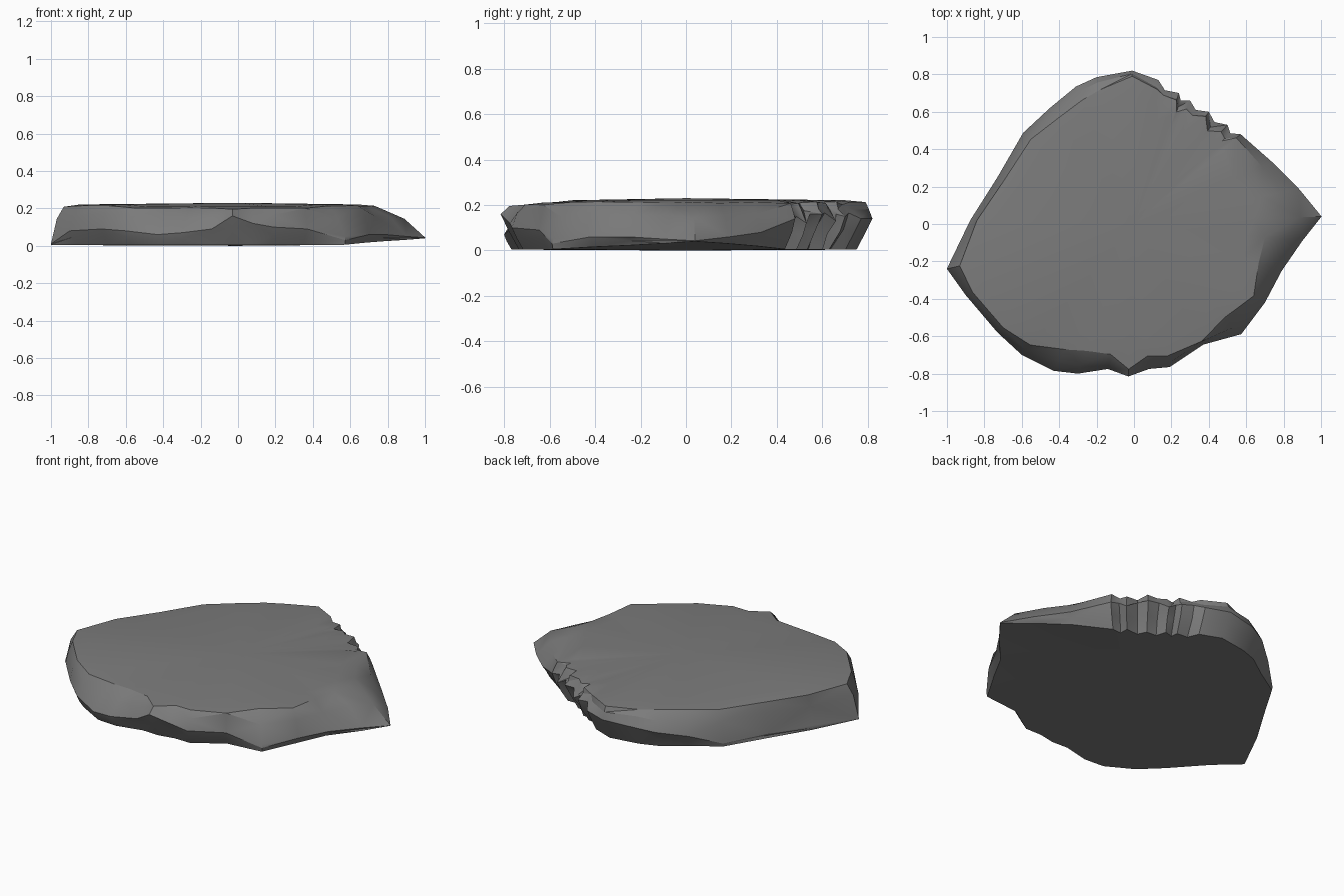
import bpy
import bmesh
import math
import random
from mathutils import Vector

random.seed(4)

default_cube = bpy.data.objects.get("Cube")
if default_cube:
    bpy.data.objects.remove(default_cube, do_unlink=True)

# Rim of the slab, anticlockwise: x, y, height of the widest point, top inset
RIM = [
    (1.0, .04, .045, .27), (.88, .19, .06, .2), (.74, .33, .08, .14),
    (.57, .48, .14, .03), (.5, .53, .12, .05), (.4, .6, .16, .03),
    (.3, .66, .13, .05), (.24, .7, .15, .04), (.13, .77, .14, .05),
    (-.01, .82, .14, .03), (-.2, .785, .13, .07), (-.31, .735, .11, .08),
    (-.45, .62, .08, .07), (-.59, .485, .04, .05), (-.73, .25, .03, .04),
    (-.87, .02, .03, .03), (-1.0, -.24, .01, .07), (-.9, -.38, .08, .04),
    (-.73, -.58, .09, .04), (-.6, -.7, .08, .07), (-.43, -.785, .06, .13),
    (-.3, -.8, .07, .13), (-.14, -.775, .09, .08), (-.03, -.815, .16, .1),
    (.08, -.775, .12, .07), (.19, -.765, .1, .06), (.37, -.645, .09, .02),
    (.57, -.585, .05, .12), (.7, -.42, .06, .07), (.79, -.25, .06, .13),
    (.9, -.09, .05, .2),
]


def in_crag(x, y):
    """The broken edge at the back left."""
    return .1 < x < .72 and y > .35


def add_crag_points(rim):
    """Split the broken edge into shorter, rougher segments."""
    result = []
    for index, point in enumerate(rim):
        result.append(point)
        following = rim[(index + 1) % len(rim)]
        if in_crag(*point[:2]) and in_crag(*following[:2]):
            x, y, z, inset = [(a + b) / 2 for a, b in zip(point, following)]
            result.append((x - .02, y - .02, z + .02, inset + .02))
    return result


def underside_height(x):
    """The underside lifts gently toward the pointed end."""
    return .004 + max(0, x - .55) * .08


def make_columns(rim):
    """For each rim point give the column of points from underside to top."""
    columns = []
    for x, y, z, inset in rim:
        inward = -Vector((x, y, 0)).normalized()
        edge = Vector((x, y, z))
        rough = .022 if in_crag(x, y) else .008
        top_z = .215 if y > -.6 else .205
        under_inset = 0 if z < .06 else z * .5

        low = edge + inward * under_inset
        low.z = min(underside_height(x), z)
        belly = low.lerp(edge, .55)
        belly += inward * random.uniform(-rough, rough) * .7
        shoulder = edge + inward * inset * .4
        shoulder.z = z + (top_z - z) * .62 + random.uniform(-rough, rough)
        shoulder += inward * random.uniform(-rough * .3, rough)
        brow = edge + inward * inset
        brow.z = top_z - random.uniform(0, .008)
        crown = edge + inward * (inset + .09)
        crown.z = top_z + .006
        columns.append([low, belly, edge, shoulder, brow, crown])
    return columns


def build_slab(name, columns):
    bm = bmesh.new()
    grid = [[bm.verts.new(p) for p in column] for column in columns]
    under_centre = bm.verts.new((0, 0, 0))
    top_centre = bm.verts.new((0, 0, .23))
    for index, here in enumerate(grid):
        after = grid[(index + 1) % len(grid)]
        for level in range(len(here) - 1):
            a, b = here[level], after[level]
            c, d = after[level + 1], here[level + 1]
            # Alternate the diagonals for an irregular chipped surface
            if (index + level) % 2:
                bm.faces.new((a, b, c))
                bm.faces.new((a, c, d))
            else:
                bm.faces.new((a, b, d))
                bm.faces.new((b, c, d))
        bm.faces.new((under_centre, after[0], here[0]))
        bm.faces.new((top_centre, here[-1], after[-1]))
    bmesh.ops.remove_doubles(bm, verts=bm.verts, dist=.001)
    bmesh.ops.recalc_face_normals(bm, faces=bm.faces)
    mesh = bpy.data.meshes.new(name)
    bm.to_mesh(mesh)
    bm.free()
    obj = bpy.data.objects.new(name, mesh)
    bpy.context.collection.objects.link(obj)
    return obj


def make_material(name, colour):
    material = bpy.data.materials.new(name)
    material.use_nodes = True
    material.diffuse_color = colour
    shader = material.node_tree.nodes["Principled BSDF"]
    shader.inputs["Base Color"].default_value = colour
    shader.inputs["Roughness"].default_value = .9
    return material


# Flat stone slab
slab = build_slab("stone_slab", make_columns(add_crag_points(RIM)))
slab.data.materials.append(make_material("stone grey", (.2, .2, .2, 1)))

# Soft facets with sharp breaks
bpy.ops.object.select_all(action="DESELECT")
slab.select_set(True)
bpy.context.view_layer.objects.active = slab
bpy.ops.object.shade_smooth_by_angle(angle=math.radians(30))
